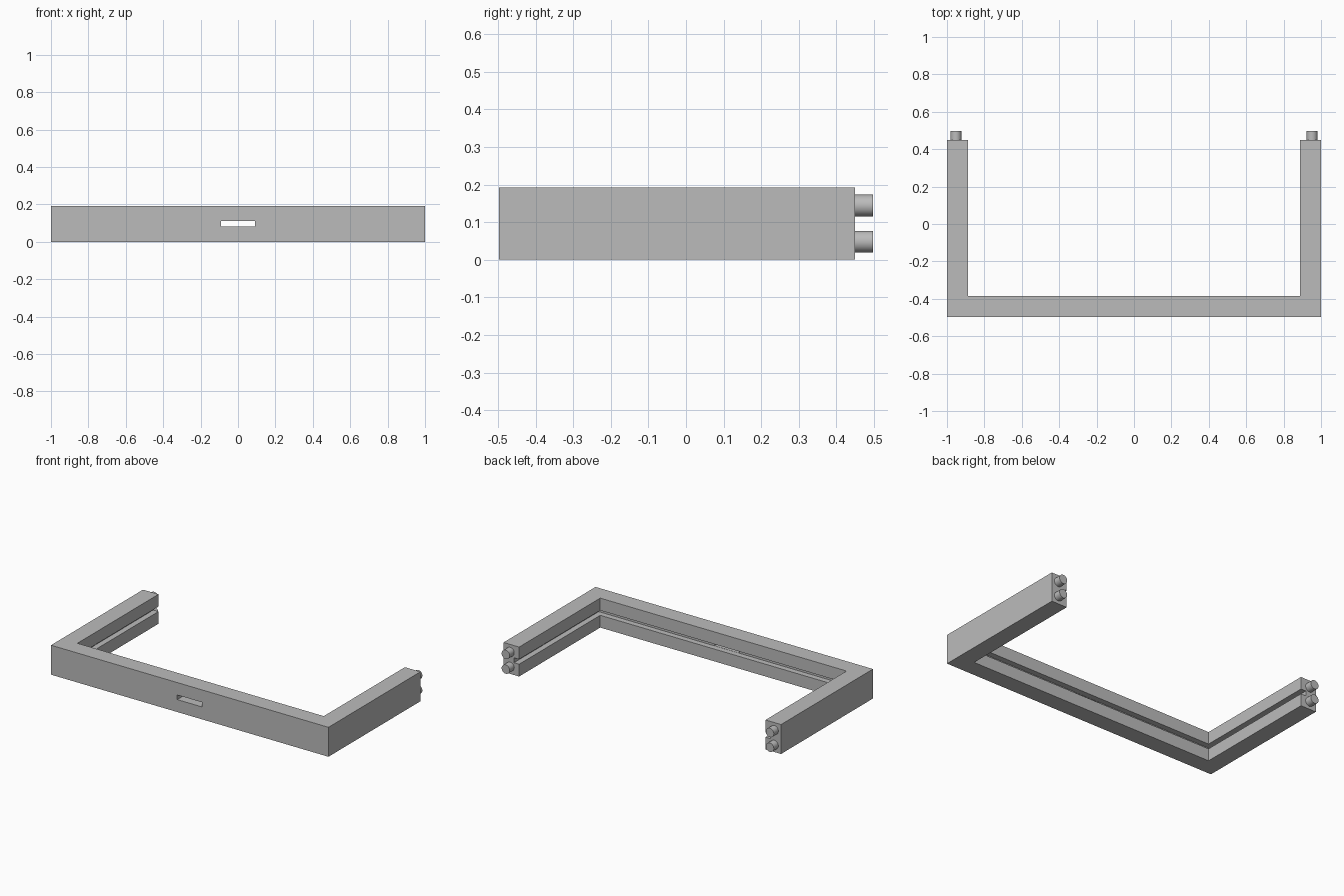
import bpy, bmesh

cube = bpy.data.objects.get("Cube")
if cube:
    bpy.data.objects.remove(cube, do_unlink=True)

FRONT, BACK = -0.497, 0.45      # ends of the frame in y
HEIGHT, WALL = 0.192, 0.112
MID = HEIGHT / 2
GROOVE_HALF, GROOVE_DEPTH = 0.016, 0.037
PEG_RADIUS, PEG_END = 0.029, 0.497

grey = bpy.data.materials.new("plain grey")
grey.use_nodes = True
colour = (0.5, 0.5, 0.5, 1)
grey.diffuse_color = colour
grey.node_tree.nodes["Principled BSDF"].inputs["Base Color"].default_value = colour


def make_object(name, bm):
    bmesh.ops.recalc_face_normals(bm, faces=bm.faces)
    mesh = bpy.data.meshes.new(name)
    bm.to_mesh(mesh)
    bm.free()
    obj = bpy.data.objects.new(name, mesh)
    bpy.context.collection.objects.link(obj)
    mesh.materials.append(grey)
    return obj


# U-shaped frame: grooved section swept along three sides with mitred corners
groove = WALL - GROOVE_DEPTH
low, high = MID - GROOVE_HALF, MID + GROOVE_HALF
section = [(0, 0), (WALL, 0), (WALL, low), (groove, low),
           (groove, high), (WALL, high), (WALL, HEIGHT), (0, HEIGHT)]
bm = bmesh.new()
rings = []
for side, at_back in ((-1, True), (-1, False), (1, False), (1, True)):
    rings.append([bm.verts.new((side * (1 - d), BACK if at_back else FRONT + d, z))
                  for d, z in section])
for a, b in zip(rings, rings[1:]):
    for i in range(len(section)):
        j = (i + 1) % len(section)
        bm.faces.new((a[i], a[j], b[j], b[i]))
bm.faces.new(rings[0])
bm.faces.new(rings[-1])
frame = make_object("frame", bm)

# Slot through the front wall, opening into the groove
bm = bmesh.new()
bmesh.ops.create_cube(bm, size=1)
bmesh.ops.scale(bm, vec=(0.18, 0.2, 2 * GROOVE_HALF - 0.002), verts=bm.verts)
bmesh.ops.translate(bm, vec=(0, FRONT, MID), verts=bm.verts)
cutter = make_object("slot_cutter", bm)
cutter.hide_render = True
cut = frame.modifiers.new("slot", 'BOOLEAN')
cut.operation = 'DIFFERENCE'
cut.solver = 'EXACT'
cut.object = cutter
bpy.context.view_layer.objects.active = frame
frame.select_set(True)
bpy.ops.object.modifier_apply(modifier=cut.name)
bpy.data.objects.remove(cutter, do_unlink=True)

# Two round pegs on the end of each arm
for side_name, side in (("right", -1), ("left", 1)):
    for level, offset in (("lower", -0.048), ("upper", 0.048)):
        bpy.ops.mesh.primitive_cylinder_add(
            vertices=40, radius=PEG_RADIUS, depth=PEG_END - BACK + 0.01,
            location=(side * 0.952, (BACK + PEG_END - 0.01) / 2, MID + offset),
            rotation=(1.5708, 0, 0))
        peg = bpy.context.object
        peg.name = f"{side_name}_{level}_peg"
        peg.data.materials.append(grey)
        bpy.ops.object.shade_smooth_by_angle()
